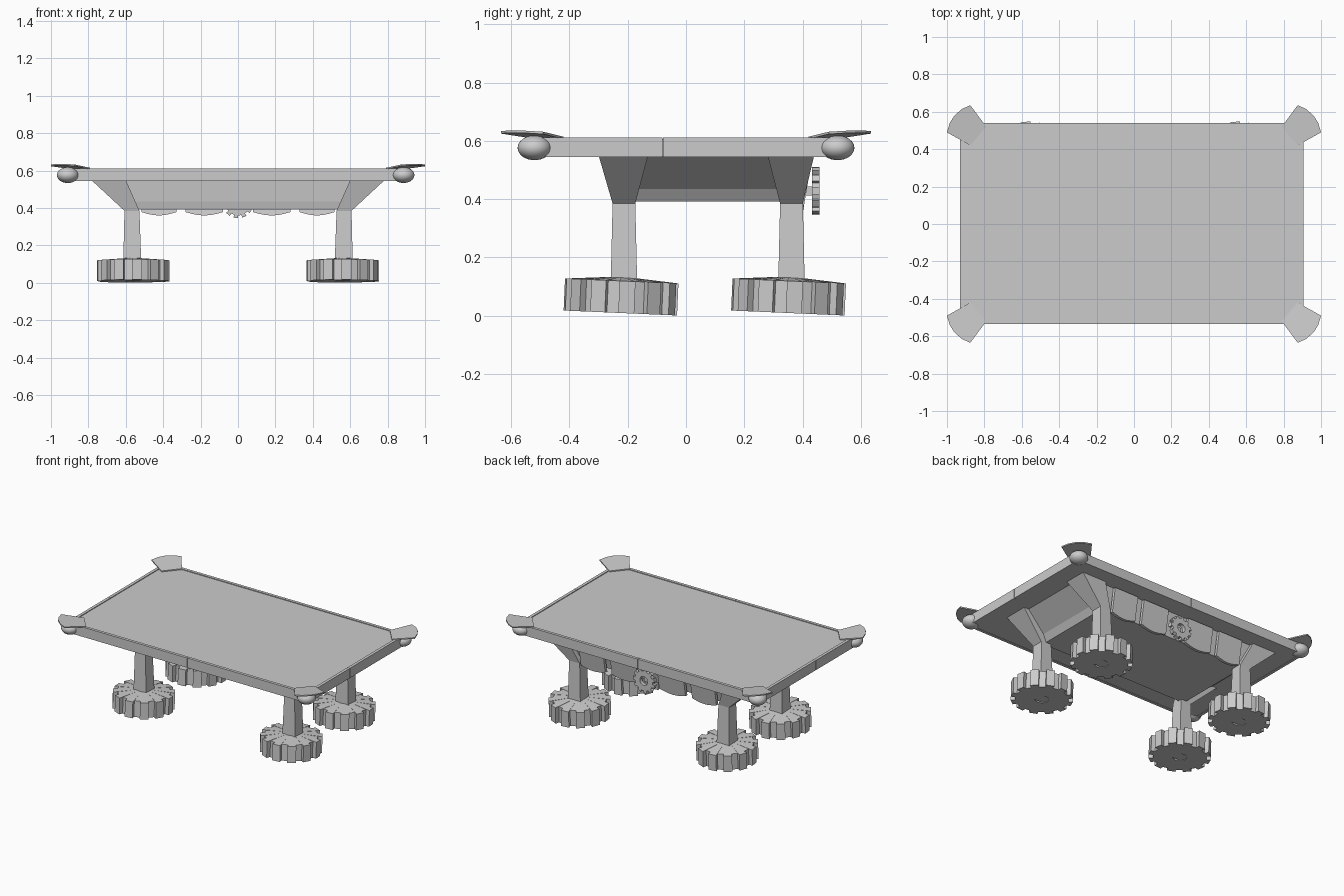
import bpy, bmesh, math
from mathutils import Matrix

old = bpy.data.objects.get("Cube")
if old:
    bpy.data.objects.remove(old, do_unlink=True)

grey = bpy.data.materials.new("plain grey")
grey.use_nodes = True
grey.diffuse_color = (0.6, 0.6, 0.6, 1)
grey.node_tree.nodes["Principled BSDF"].inputs["Base Color"].default_value = (0.6, 0.6, 0.6, 1)


def finish(name, bm, matrix=None):
    bmesh.ops.recalc_face_normals(bm, faces=bm.faces)
    mesh = bpy.data.meshes.new(name)
    bm.to_mesh(mesh)
    bm.free()
    mesh.materials.append(grey)
    obj = bpy.data.objects.new(name, mesh)
    bpy.context.collection.objects.link(obj)
    if matrix:
        obj.matrix_world = matrix
    return obj


def loft(name, rings, matrix=None):
    """Skin closed rings of points and cap both ends."""
    bm = bmesh.new()
    loops = [[bm.verts.new(p) for p in ring] for ring in rings]
    for a, b in zip(loops, loops[1:]):
        for i in range(len(a)):
            j = (i + 1) % len(a)
            bm.faces.new((a[i], a[j], b[j], b[i]))
    bm.faces.new(loops[0])
    bm.faces.new(loops[-1])
    return finish(name, bm, matrix)


def rect(x0, x1, y0, y1, z):
    return [(x0, y0, z), (x1, y0, z), (x1, y1, z), (x0, y1, z)]


def box(name, x0, x1, y0, y1, z0, z1):
    return loft(name, [rect(x0, x1, y0, y1, z0), rect(x0, x1, y0, y1, z1)])


def gear(name, teeth, root, tip, hole, depth, dome, matrix):
    """Toothed ring around z; the top rises by dome at the hole."""
    bm = bmesh.new()
    rows = [[], [], [], []]
    for i in range(teeth):
        for offset, radius in ((-0.27, root), (-0.27, tip), (0.27, tip), (0.27, root)):
            a = (i + offset) * math.tau / teeth
            c, s = math.cos(a), math.sin(a)
            spots = ((hole, -depth / 2), (radius, -depth / 2),
                     (radius, depth / 2), (hole, depth / 2 + dome))
            for row, (r, z) in zip(rows, spots):
                row.append(bm.verts.new((r * c, r * s, z)))
    n = teeth * 4
    for k in range(4):
        a, b = rows[k], rows[(k + 1) % 4]
        for i in range(n):
            j = (i + 1) % n
            bm.faces.new((a[i], a[j], b[j], b[i]))
    bmesh.ops.remove_doubles(bm, verts=bm.verts, dist=0.0001)
    return finish(name, bm, matrix)


# Table top and its edge boards
box("table_bed", -0.91, 0.89, -0.52, 0.53, 0.547, 0.607)
for side, y in (("front", -0.535), ("back", 0.52)):
    for half, x0, x1 in (("right", -0.92, -0.012), ("left", -0.01, 0.9)):
        box(f"{side}_{half}_rail", x0, x1, y, y + 0.02, 0.545, 0.612)
for side, x in (("right", -0.93), ("left", 0.885)):
    for half, y0, y1 in (("front", -0.53, -0.081), ("back", -0.079, 0.535)):
        box(f"{side}_{half}_rail", x, x + 0.02, y0, y1, 0.545, 0.612)

# Tapered case under the top, with a lower trim
loft("under_case", [rect(-0.57, 0.57, -0.2, 0.37, 0.392),
                    rect(-0.6, 0.6, -0.21, 0.38, 0.435),
                    rect(-0.75, 0.75, -0.22, 0.41, 0.55)])

# Legs with flared brackets, standing on toothed feet
for sx, side in ((-1, "right"), (1, "left")):
    for cy, end, top0, top1 in ((-0.213, "front", -0.3, -0.13), (0.362, "back", 0.28, 0.44)):
        cx = 0.565

        def section(x0, x1, y0, y1, z):
            return [(sx * x, y, h) for x, y, h in rect(x0, x1, y0, y1, z)]

        loft(f"{side}_{end}_leg", [
            section(cx - 0.05, cx + 0.05, cy - 0.045, cy + 0.045, 0.012),
            section(cx - 0.047, cx + 0.048, cy - 0.045, cy + 0.045, 0.13),
            section(cx - 0.038, cx + 0.042, cy - 0.039, cy + 0.039, 0.385),
            section(0.6, 0.785, top0, top1, 0.55)])
        place = (Matrix.Translation((sx * 0.56, cy - 0.01 if sx else cy, 0.064))
                 @ Matrix.Rotation(math.radians(-2.5), 4, "X")
                 @ Matrix.Rotation(math.radians(6), 4, "Z"))
        gear(f"{side}_{end}_foot", 12, 0.168, 0.195, 0.045, 0.11, 0.012, place)

# Corner pockets: a ball below and a fan plate above
fan = [(0.79, 0.52), (0.875, 0.42), (1.0, 0.49), (0.985, 0.54),
       (0.96, 0.58), (0.92, 0.615), (0.875, 0.635)]
for sx, bx, side in ((-1, -0.91, "right"), (1, 0.885, "left")):
    for sy, end in ((-1, "front"), (1, "back")):
        rings = []
        for lift in (0, 0.008):
            rings.append([(sx * x, sy * y, 0.606 + lift + 0.09 * max(0, x + y - 1.3))
                          for x, y in fan])
        loft(f"{side}_{end}_pocket_plate", rings)
        bm = bmesh.new()
        bmesh.ops.create_uvsphere(bm, u_segments=32, v_segments=16, radius=0.058)
        for f in bm.faces:
            f.smooth = True
        finish(f"{side}_{end}_pocket_ball", bm,
               Matrix.Translation((bx, sy * 0.52, 0.576)) @ Matrix.Diagonal((1, 1, 0.73, 1)))

# Hanging scalloped boards along the back
for sx, side in ((-1, "right"), (1, "left")):
    for x0, x1, spot in ((0.08, 0.28, "inner"), (0.33, 0.515, "outer")):
        edge = [(x0, 0.54), (x1, 0.54)]
        for i in range(7):
            t = i / 6
            edge.append((x1 + (x0 - x1) * t, 0.378 - 0.018 * math.sin(math.pi * t)))
        rings = [[(sx * x, 0.382 + (z - 0.36) * 0.17 + d, z) for x, z in edge] for d in (0, 0.02)]
        loft(f"{side}_{spot}_hanging_board", rings)

# Ring gear in the middle of the back
gear("back_gear", 11, 0.068, 0.083, 0.03, 0.026, 0,
     Matrix.Translation((0, 0.446, 0.428)) @ Matrix.Rotation(math.radians(-90), 4, "X"))
box("gear_axle", -0.015, 0.015, 0.38, 0.435, 0.413, 0.443)
